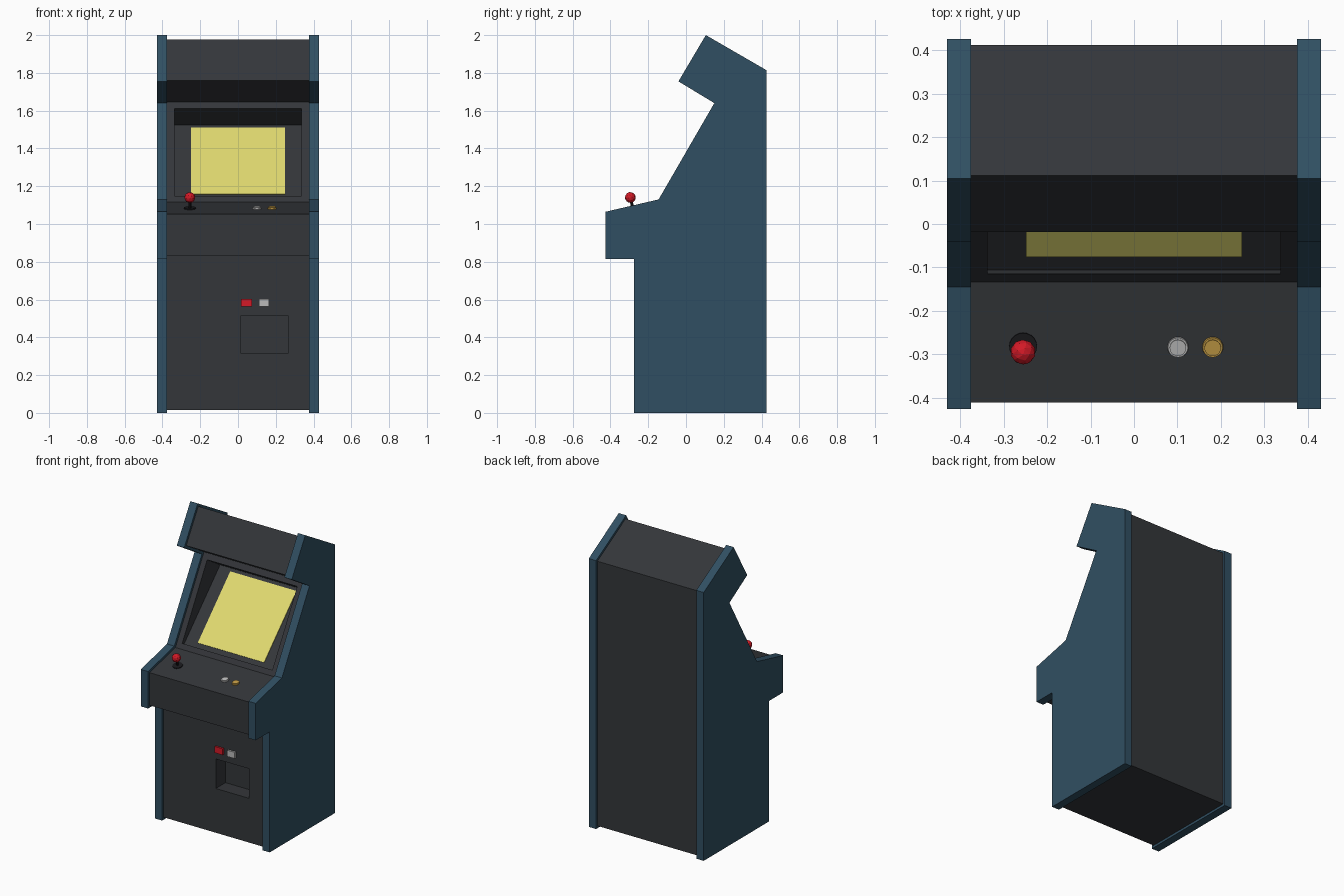
import bpy, bmesh, math
from mathutils import Vector, Matrix

if "Cube" in bpy.data.objects:
    bpy.data.objects.remove(bpy.data.objects["Cube"])


def material(name, rgb):
    m = bpy.data.materials.new(name)
    m.diffuse_color = (*rgb, 1)
    m.use_nodes = True
    m.node_tree.nodes["Principled BSDF"].inputs["Base Color"].default_value = m.diffuse_color
    return m


BLUE = material("blue_panel", (0.03, 0.078, 0.122))
DARK = material("dark_body", (0.034, 0.037, 0.042))
BLACK = material("black", (0.01, 0.01, 0.012))
YELLOW = material("screen_yellow", (0.75, 0.70, 0.16))
RED = material("red", (0.65, 0.01, 0.02))
SILVER = material("silver", (0.50, 0.50, 0.50))
GOLD = material("gold", (0.55, 0.33, 0.06))


def finish(bm, name, mat):
    bmesh.ops.recalc_face_normals(bm, faces=bm.faces)
    me = bpy.data.meshes.new(name)
    bm.to_mesh(me)
    bm.free()
    ob = bpy.data.objects.new(name, me)
    bpy.context.collection.objects.link(ob)
    me.materials.append(mat)
    return ob


def prism(name, profile, x0, x1, mat):
    """Side profile (y, z) extruded across x."""
    bm = bmesh.new()
    face = bm.faces.new([bm.verts.new((x0, y, z)) for y, z in profile])
    ext = bmesh.ops.extrude_face_region(bm, geom=[face])["geom"]
    verts = [v for v in ext if isinstance(v, bmesh.types.BMVert)]
    bmesh.ops.translate(bm, verts=verts, vec=(x1 - x0, 0, 0))
    return finish(bm, name, mat)


def box(name, x0, x1, y0, y1, z0, z1, mat):
    return prism(name, [(y0, z0), (y1, z0), (y1, z1), (y0, z1)], x0, x1, mat)


def cut(target, cutter):
    mod = target.modifiers.new("recess", "BOOLEAN")
    mod.operation = "DIFFERENCE"
    mod.solver = "EXACT"
    mod.object = cutter
    bpy.context.view_layer.objects.active = target
    bpy.ops.object.modifier_apply(modifier=mod.name)
    bpy.data.objects.remove(cutter)


# Side panels
side = [(-0.275, 0), (0.425, 0), (0.425, 1.815), (0.105, 2.0), (-0.04, 1.755),
        (0.15, 1.64), (-0.145, 1.13), (-0.425, 1.065), (-0.425, 0.815), (-0.275, 0.815)]
prism("left_side_panel", side, -0.43, -0.375, BLUE)
prism("right_side_panel", side, 0.375, 0.43, BLUE)

# Cabinet body, set in slightly from the side panels
inner = [(-0.259, 0.016), (0.411, 0.016), (0.411, 1.806), (0.111, 1.978), (-0.018, 1.761),
         (0.172, 1.646), (-0.133, 1.116), (-0.41, 1.052), (-0.41, 0.831), (-0.259, 0.831)]
body = prism("cabinet_body", inner, -0.375, 0.375, DARK)

# Screen recess and coin return recess
cut(body, prism("screen_cutter", [(-0.114, 1.147), (-0.127, 1.1545), (0.14, 1.6175),
                                  (0.153, 1.610), (0.29, 1.524), (-0.106, 1.124)],
                -0.337, 0.337, DARK))
cut(body, box("coin_cutter", 0.015, 0.265, -0.30, -0.155, 0.315, 0.515, DARK))

# Screen lying on the sloped back of the recess
prism("screen", [(-0.073, 1.157), (0.274, 1.508), (0.271, 1.511), (-0.076, 1.160)],
      -0.248, 0.248, YELLOW)

# Coin slots
box("red_coin_slot", 0.015, 0.075, -0.272, -0.25, 0.562, 0.604, RED)
box("silver_coin_slot", 0.110, 0.165, -0.272, -0.25, 0.562, 0.604, SILVER)

# Control panel fittings stand square to the sloped panel
TILT = math.atan2(1.116 - 1.052, 0.41 - 0.133)


def panel_frame(x, y):
    z = 1.052 + (y + 0.41) * math.tan(TILT)
    return Matrix.Translation((x, y, z)) @ Matrix.Rotation(TILT, 4, "X")


def disc(name, frame, r, z0, z1, sides, mat, r_top=None):
    bm = bmesh.new()
    bmesh.ops.create_cone(bm, cap_ends=True, segments=sides, radius1=r,
                          radius2=r if r_top is None else r_top, depth=z1 - z0,
                          matrix=frame @ Matrix.Translation((0, 0, (z0 + z1) / 2)))
    return finish(bm, name, mat)


# Joystick
stick = panel_frame(-0.255, -0.281)
disc("joystick_base", stick, 0.032, -0.004, 0.005, 20, BLACK)
disc("joystick_shaft", stick, 0.008, 0, 0.05, 10, BLACK)
bm = bmesh.new()
bmesh.ops.create_icosphere(bm, subdivisions=2, radius=0.029,
                           matrix=stick @ Matrix.Translation((0, 0, 0.06)))
finish(bm, "joystick_ball", RED)

# Push buttons: collar and plunger
for label, x, mat in (("silver", 0.101, SILVER), ("gold", 0.181, GOLD)):
    frame = panel_frame(x, -0.283)
    disc(label + "_button_collar", frame, 0.025, -0.004, 0.006, 20, mat, 0.023)
    disc(label + "_button_plunger", frame, 0.019, 0, 0.010, 20, mat)
